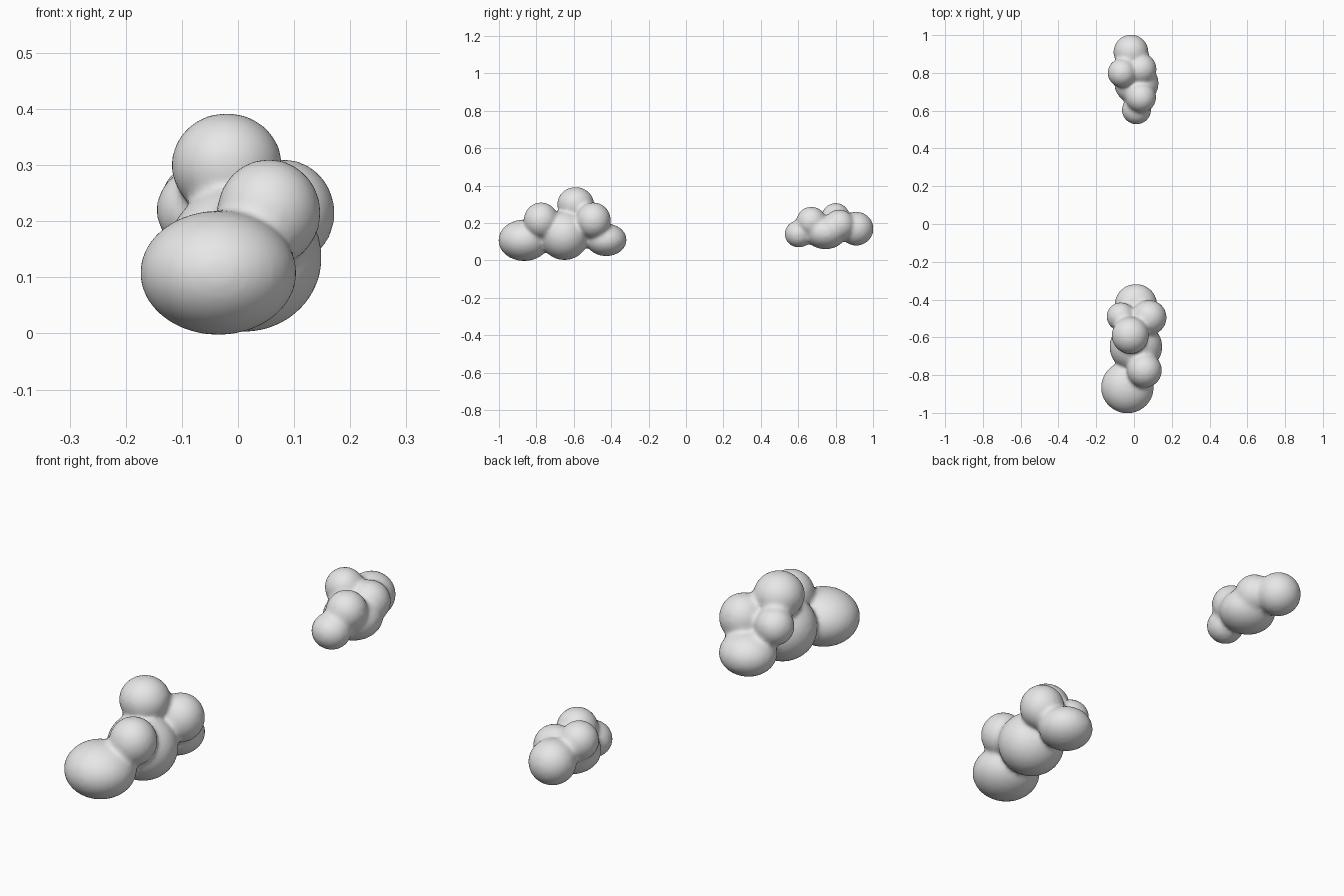
import bpy
import bmesh
from mathutils import Matrix, Vector

cube = bpy.data.objects.get("Cube")
if cube:
    bpy.data.objects.remove(cube, do_unlink=True)

# One soft grey for everything
grey = bpy.data.materials.new("cloud grey")
grey.use_nodes = True
tone = (0.8, 0.8, 0.8, 1)
grey.diffuse_color = tone
grey.node_tree.nodes["Principled BSDF"].inputs["Base Color"].default_value = tone

GROW = 0.003  # makes up for the shrinkage of the smoothing


def make_cloud(name, puffs):
    """Fuse ellipsoid puffs (centre, radii) into one blended surface."""
    bm = bmesh.new()
    for centre, radii in puffs:
        size = Vector(radii) + Vector((GROW, GROW, GROW))
        place = Matrix.Translation(centre) @ Matrix.Diagonal(size).to_4x4()
        bmesh.ops.create_uvsphere(bm, u_segments=48, v_segments=24, radius=1, matrix=place)
    mesh = bpy.data.meshes.new(name)
    bm.to_mesh(mesh)
    bm.free()
    mesh.materials.append(grey)
    mesh.shade_smooth()
    obj = bpy.data.objects.new(name, mesh)
    bpy.context.collection.objects.link(obj)
    fuse = obj.modifiers.new("fuse", 'REMESH')
    fuse.mode = 'VOXEL'
    fuse.voxel_size = 0.009
    fuse.use_smooth_shade = True
    blend = obj.modifiers.new("blend", 'SMOOTH')
    blend.factor = 0.5
    blend.iterations = 14
    return obj


# Large cloud at the front
make_cloud("front_cloud", [
    ((-0.035, -0.865, 0.108), (0.137, 0.135, 0.108)),  # nose puff
    ((0.01, -0.65, 0.135), (0.137, 0.13, 0.13)),       # body
    ((0.055, -0.775, 0.215), (0.09, 0.09, 0.093)),     # front shoulder
    ((-0.02, -0.59, 0.30), (0.096, 0.096, 0.09)),      # crown
    ((0.08, -0.495, 0.215), (0.09, 0.09, 0.093)),      # rear shoulder
    ((0.01, -0.427, 0.11), (0.11, 0.107, 0.084)),      # tail
    ((-0.07, -0.49, 0.22), (0.073, 0.073, 0.073)),     # side puff
])

# Small cloud at the back
make_cloud("back_cloud", [
    ((-0.016, 0.91, 0.17), (0.09, 0.09, 0.088)),       # tail
    ((0.013, 0.745, 0.15), (0.115, 0.11, 0.087)),      # body
    ((-0.063, 0.80, 0.23), (0.074, 0.074, 0.075)),     # side puff
    ((0.037, 0.82, 0.19), (0.08, 0.08, 0.08)),         # rear shoulder
    ((0.037, 0.67, 0.207), (0.078, 0.078, 0.078)),     # front shoulder
    ((0.013, 0.603, 0.142), (0.075, 0.073, 0.07)),     # nose puff
])
